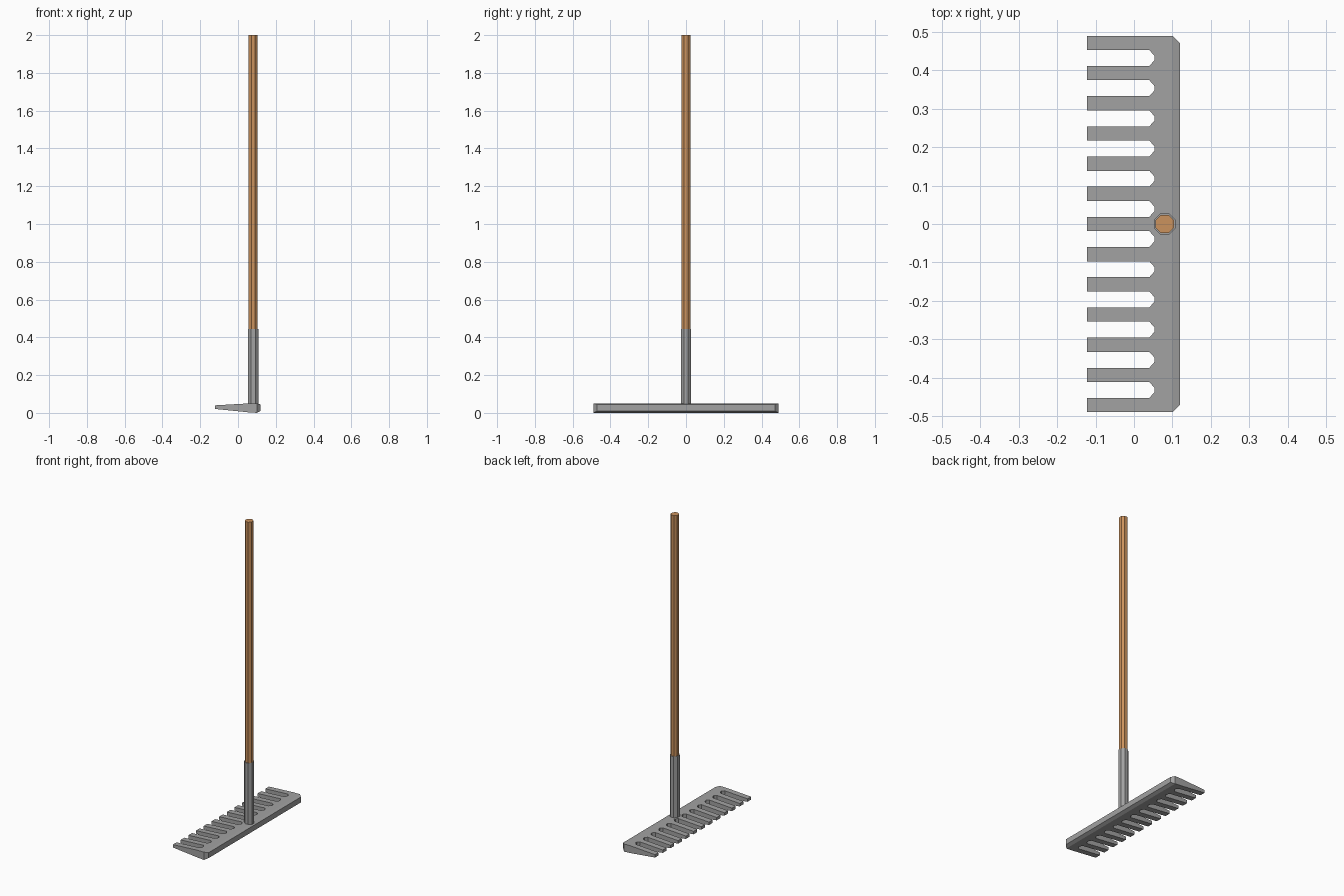
import bpy
import bmesh
import math
from mathutils import Matrix

cube = bpy.data.objects.get("Cube")
if cube:
    bpy.data.objects.remove(cube)


def material(name, color):
    mat = bpy.data.materials.new(name)
    mat.use_nodes = True
    mat.diffuse_color = color
    node = next(n for n in mat.node_tree.nodes if n.type == 'BSDF_PRINCIPLED')
    node.inputs["Base Color"].default_value = color
    return mat


def finish(bm, name, mat):
    bmesh.ops.recalc_face_normals(bm, faces=bm.faces)
    mesh = bpy.data.meshes.new(name)
    bm.to_mesh(mesh)
    bm.free()
    mesh.materials.append(mat)
    obj = bpy.data.objects.new(name, mesh)
    bpy.context.collection.objects.link(obj)
    return obj


def octagon_rod(name, radius, bottom, top, mat):
    bm = bmesh.new()
    place = Matrix.Translation((POLE_X, 0, (bottom + top) / 2)) @ Matrix.Rotation(math.pi / 8, 4, 'Z')
    bmesh.ops.create_cone(bm, cap_ends=True, segments=8, radius1=radius,
                          radius2=radius, depth=top - bottom, matrix=place)
    return finish(bm, name, mat)


def section_height(x, points):
    # Linear height along the head's side profile
    for (x0, z0), (x1, z1) in zip(points, points[1:]):
        if x <= x1 + 1e-5:
            return z0 + (z1 - z0) * (x - x0) / (x1 - x0)
    return points[-1][1]


steel = material("grey_steel", (0.36, 0.36, 0.36, 1))
wood = material("brown_wood", (0.60, 0.29, 0.11, 1))

POLE_X = 0.08
TIP, ROOT, SLOT_END, BEND, BACK = -0.122, 0.04, 0.053, 0.1, 0.12
TEETH, PITCH, HALF_TOOTH = 13, 0.0786, 0.0185
BREAK = 0.055
UPPER = [(TIP, 0.04), (BREAK, 0.05), (BEND, 0.05), (BACK, 0.045)]
LOWER = [(TIP, 0.021), (BREAK, 0.003), (BEND, 0.0), (BACK, 0.01)]

# Rake head: comb outline with tapered slot ends
outline = []
for i in range(TEETH):
    y = (i - TEETH // 2) * PITCH
    if i:
        middle = y - PITCH / 2
        outline += [(SLOT_END, middle - 0.006), (SLOT_END, middle + 0.006),
                    (ROOT, y - HALF_TOOTH)]
    outline += [(TIP, y - HALF_TOOTH), (TIP, y + HALF_TOOTH)]
    if i < TEETH - 1:
        outline.append((ROOT, y + HALF_TOOTH))
end = outline[-1][1]
outline += [(BEND, end), (BACK, end - 0.02), (BACK, 0.02 - end), (BEND, -end)]

bm = bmesh.new()
bm.faces.new([bm.verts.new((x, y, 0)) for x, y in outline])
for cut in (BREAK, BEND):
    bmesh.ops.bisect_plane(bm, geom=bm.verts[:] + bm.edges[:] + bm.faces[:],
                           dist=1e-5, plane_co=(cut, 0, 0), plane_no=(1, 0, 0))

# Thicken the comb and shape its wedge profile
result = bmesh.ops.extrude_face_region(bm, geom=bm.faces[:], use_keep_orig=True)
raised = {g for g in result["geom"] if isinstance(g, bmesh.types.BMVert)}
for v in bm.verts:
    v.co.z = section_height(v.co.x, UPPER if v in raised else LOWER)
finish(bm, "rake_head", steel)

# Socket and handle
octagon_rod("handle_socket", 0.030, 0.03, 0.445, steel)
octagon_rod("wooden_handle", 0.0255, 0.40, 2.0, wood)
